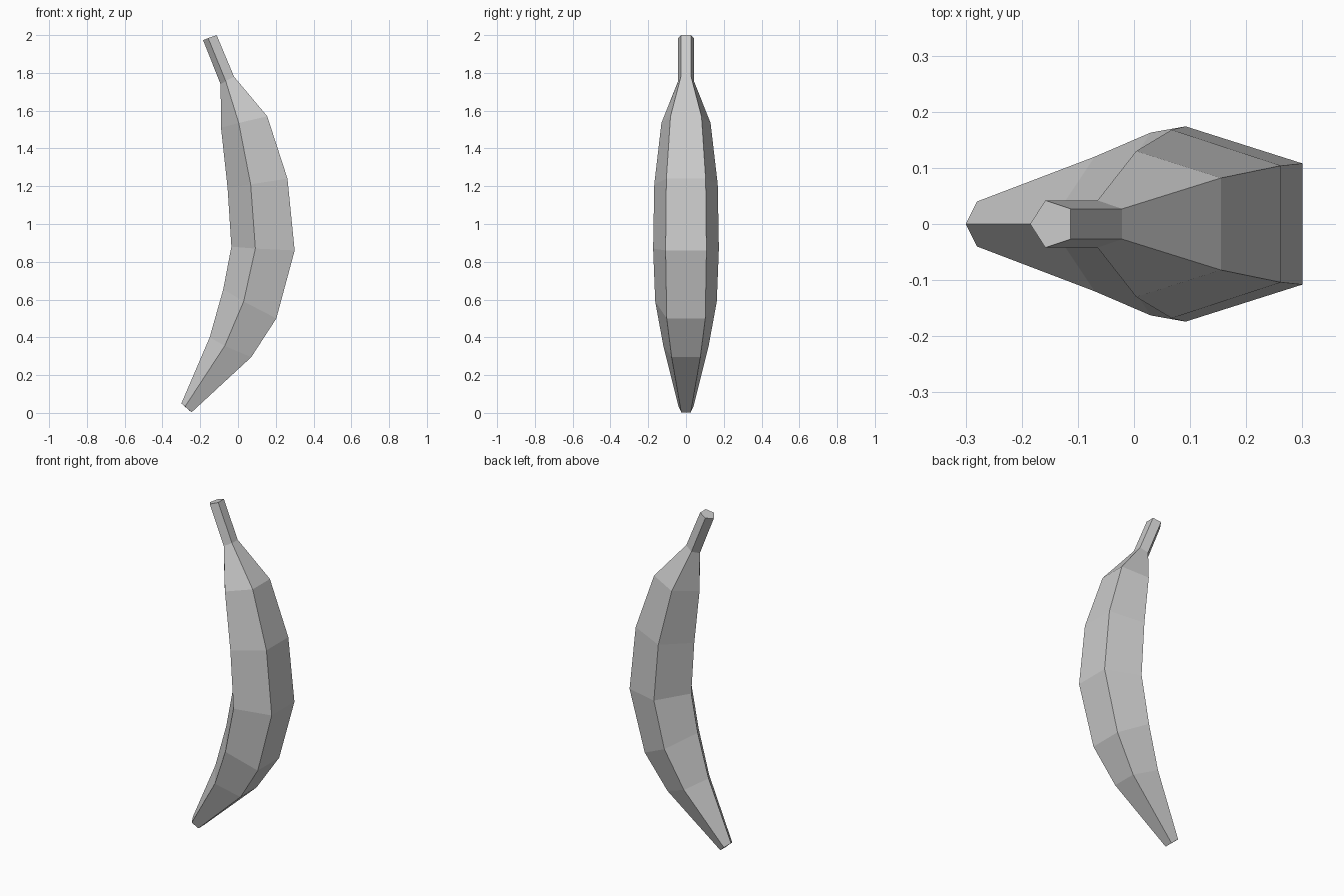
import bpy
import bmesh

cube = bpy.data.objects.get("Cube")
if cube:
    bpy.data.objects.remove(cube, do_unlink=True)

# Pentagonal sections, tip to stem: inner ridge x, z; side ridge x, z, half width; outer edge x, z, half width
SECTIONS = [
    (-.30, .05, -.28, .034, .04, -.246, .003, .025),
    (-.15, .40, -.07, .355, .12, .07, .295, .076),
    (-.078, .655, .03, .59, .163, .203, .50, .102),
    (-.035, .88, .092, .87, .174, .30, .86, .108),
    (-.055, 1.19, .067, 1.21, .168, .262, 1.24, .104),
    (-.09, 1.51, .004, 1.535, .13, .155, 1.57, .082),
    (-.092, 1.74, -.065, 1.757, .042, -.021, 1.78, .027),
    (-.185, 1.973, -.158, 1.984, .042, -.113, 2.0, .027),
]


def make_material(name, colour):
    mat = bpy.data.materials.new(name)
    mat.use_nodes = True
    mat.diffuse_color = colour
    mat.node_tree.nodes["Principled BSDF"].inputs["Base Color"].default_value = colour
    return mat


# Fruit body and stem, lofted through the sections
bm = bmesh.new()
rings = []
for ix, iz, sx, sz, sw, ox, oz, ow in SECTIONS:
    points = [(ix, 0, iz), (sx, -sw, sz), (ox, -ow, oz), (ox, ow, oz), (sx, sw, sz)]
    rings.append([bm.verts.new(p) for p in points])
for low, high in zip(rings, rings[1:]):
    for i in range(5):
        j = (i + 1) % 5
        bm.faces.new((low[i], low[j], high[j], high[i]))

# Flat ends
bm.faces.new(rings[0][::-1])
bm.faces.new(rings[-1])
bmesh.ops.recalc_face_normals(bm, faces=bm.faces)

mesh = bpy.data.meshes.new("curved_fruit")
bm.to_mesh(mesh)
bm.free()
mesh.materials.append(make_material("light grey", (.6, .6, .6, 1)))
fruit = bpy.data.objects.new("curved_fruit", mesh)
bpy.context.collection.objects.link(fruit)
